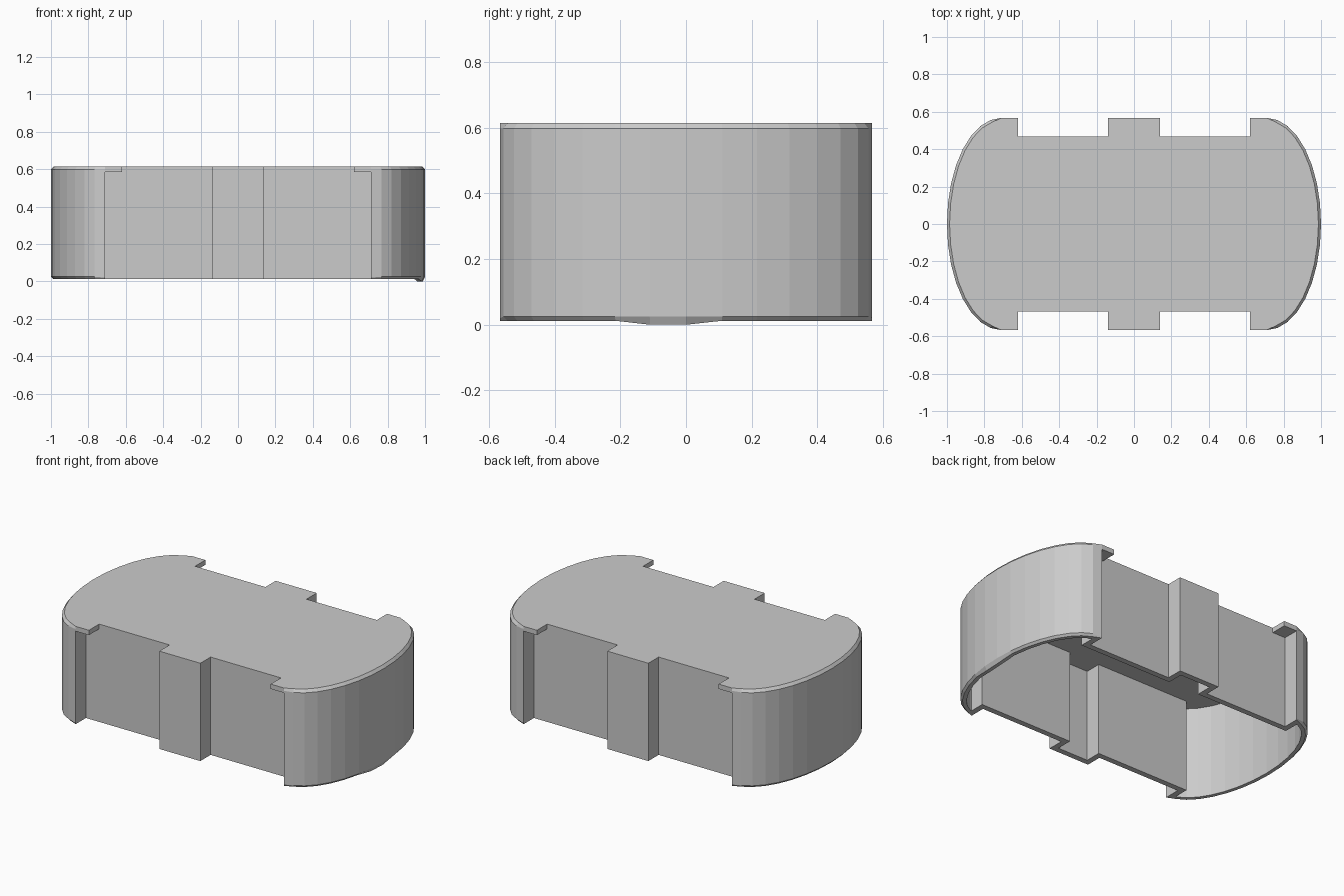
import bpy, bmesh, math
from mathutils import Vector

if "Cube" in bpy.data.objects:
    bpy.data.objects.remove(bpy.data.objects["Cube"])

grey = bpy.data.materials.new("plain grey")
grey.diffuse_color = (0.6, 0.6, 0.6, 1)
grey.use_nodes = True
grey.node_tree.nodes["Principled BSDF"].inputs["Base Color"].default_value = grey.diffuse_color

TOP, LID, RIM = 0.615, 0.585, 0.012
SHOULDER = 0.71            # where the rounded ends begin
THICK = 0.035


def outline(notch_x):
    """Counter-clockwise plan: rounded ends, recessed sides, central pier."""
    arc = [(SHOULDER + 0.29 * math.cos(a), 0.567 * math.sin(a))
           for a in (math.pi / 2 * i / 8 for i in range(9))]
    side = [(notch_x, 0.567)] if notch_x < SHOULDER else []
    side += [(notch_x, 0.467), (0.14, 0.467), (0.14, 0.567)]
    q = arc + side                                   # +x +y quarter
    half = q + [(-x, y) for x, y in reversed(q)]     # +y half
    return [Vector(p) for p in half] + [Vector((x, -y)) for x, y in half[-2:0:-1]]


def inset(pts, d):
    """Mitred inward offset of a closed counter-clockwise outline."""
    out = []
    for i, p in enumerate(pts):
        a = (p - pts[i - 1]).normalized()
        b = (pts[(i + 1) % len(pts)] - p).normalized()
        na, nb = Vector((-a.y, a.x)), Vector((-b.y, b.x))
        out.append(p + (na + nb) * d / (1 + na.dot(nb)))
    return out


def end_inset(pts, d):
    """Shrink only the rounded ends, leaving straight sides in place."""
    return [p if abs(p.x) < SHOULDER + 0.001 else q
            for p, q in zip(pts, inset(pts, d))]


def loft(name, rings, cap):
    """Join successive rings of 3D points; cap both ends or close the tube."""
    bm = bmesh.new()
    loops = [[bm.verts.new(p) for p in r] for r in rings]
    n = len(loops[0])
    pairs = list(zip(loops, loops[1:]))
    if cap:
        bm.faces.new(loops[0])
        bm.faces.new(loops[-1])
    else:
        pairs.append((loops[-1], loops[0]))
    for lo, hi in pairs:
        for i in range(n):
            j = (i + 1) % n
            bm.faces.new((lo[i], lo[j], hi[j], hi[i]))
    bmesh.ops.recalc_face_normals(bm, faces=bm.faces[:])
    me = bpy.data.meshes.new(name)
    bm.to_mesh(me)
    bm.free()
    me.materials.append(grey)
    ob = bpy.data.objects.new(name, me)
    bpy.context.collection.objects.link(ob)
    return ob


def at(pts, z):
    return [(p.x, p.y, z) for p in pts]


def rim_z(p):
    """Bottom edge dips slightly at one end."""
    return 0.0 if p.x > 0.9 and -0.15 < p.y < 0.01 else RIM


# Hollow wall, chamfered along the lower edge of the rounded ends
wall = outline(SHOULDER)
low = end_inset(wall, 0.012)
inner = inset(wall, THICK)
loft("side_wall", [
    [(p.x, p.y, rim_z(p)) for p in low],
    [(p.x, p.y, 0.025 if abs(p.x) > SHOULDER + 0.001 else 0.02) for p in wall],
    at(wall, LID),
    at(inner, LID),
    [(p.x, p.y, rim_z(p)) for p in inner],
], cap=False)

# Lid with tabs overhanging the recesses and a small chamfer on the ends
lid = outline(0.62)
loft("top_plate", [
    at(lid, LID), at(lid, 0.598), at(end_inset(lid, 0.014), TOP),
], cap=True)
